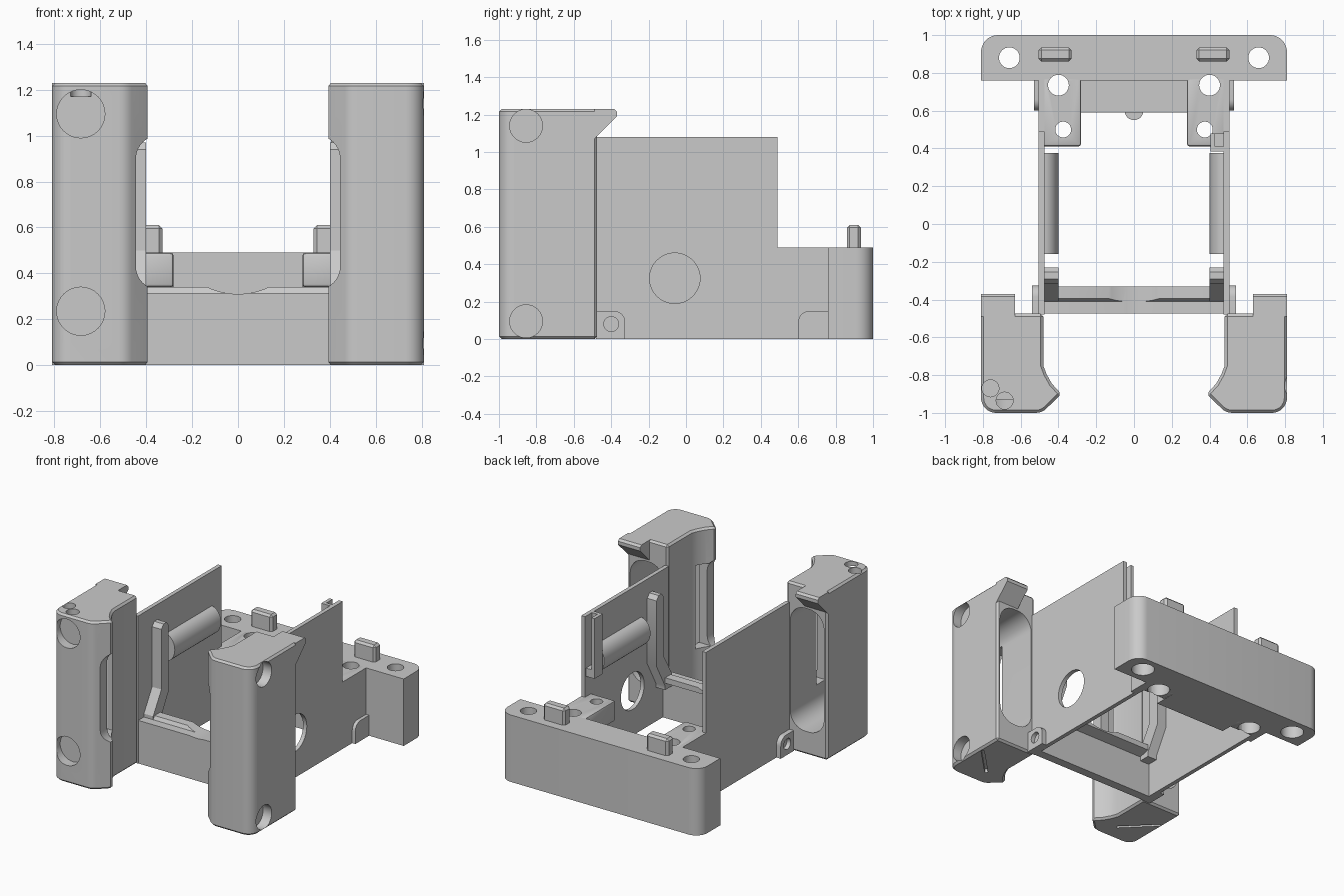
import bpy, bmesh, math
from mathutils import Vector

if "Cube" in bpy.data.objects:
    bpy.data.objects.remove(bpy.data.objects["Cube"])

grey = bpy.data.materials.new("plain_grey")
grey.use_nodes = True
grey.diffuse_color = (0.59, 0.59, 0.59, 1)
grey.node_tree.nodes["Principled BSDF"].inputs["Base Color"].default_value = (0.59, 0.59, 0.59, 1)
parts = []


def prism(name, pts, axis, a, b, side=1, keep=True):
    """Extrude a 2D outline along an axis; side=-1 mirrors it in x."""
    place = {"x": lambda p, t: (t, p[0], p[1]),
             "y": lambda p, t: (p[0], t, p[1]),
             "z": lambda p, t: (p[0], p[1], t)}[axis]
    bm = bmesh.new()
    verts = []
    for p in pts:
        v = Vector(place(p, a))
        v.x *= side
        verts.append(bm.verts.new(v))
    face = bm.faces.new(verts)
    move = Vector(place((0, 0), b - a))
    move.x *= side
    # Keep the starting cap so the solid is closed
    ext = bmesh.ops.extrude_face_region(bm, geom=[face], use_keep_orig=True)
    bmesh.ops.translate(bm, vec=move, verts=[g for g in ext["geom"] if isinstance(g, bmesh.types.BMVert)])
    bmesh.ops.recalc_face_normals(bm, faces=bm.faces)
    me = bpy.data.meshes.new(name)
    bm.to_mesh(me)
    bm.free()
    ob = bpy.data.objects.new(name, me)
    bpy.context.collection.objects.link(ob)
    me.materials.append(grey)
    if keep:
        parts.append(ob)
    return ob


def rect(x0, x1, y0, y1):
    return [(x0, y0), (x1, y0), (x1, y1), (x0, y1)]


def arc(cx, cy, r, a0, a1, n=8):
    return [(cx + r * math.cos(math.radians(a0 + (a1 - a0) * i / n)),
             cy + r * math.sin(math.radians(a0 + (a1 - a0) * i / n))) for i in range(n + 1)]


def circle(cx, cy, r, n=32):
    return arc(cx, cy, r, 0, 360, n)[:-1]


def rounded(x0, x1, y0, y1, r):
    return (arc(x0 + r, y0 + r, r, 180, 270) + arc(x1 - r, y0 + r, r, 270, 360)
            + arc(x1 - r, y1 - r, r, 0, 90) + arc(x0 + r, y1 - r, r, 90, 180))


def apply(ob, mod):
    bpy.context.view_layer.objects.active = ob
    bpy.ops.object.modifier_apply(modifier=mod.name)


def bevel(ob, width, segments=1):
    mod = ob.modifiers.new("bevel", "BEVEL")
    mod.width, mod.segments = width, segments
    mod.limit_method, mod.angle_limit = "ANGLE", math.radians(45)
    apply(ob, mod)


def cut(ob, pts, axis, a, b, side=1):
    cutter = prism("cutter", pts, axis, a, b, side, keep=False)
    mod = ob.modifiers.new("cut", "BOOLEAN")
    mod.operation, mod.solver, mod.object = "DIFFERENCE", "EXACT", cutter
    apply(ob, mod)
    bpy.data.objects.remove(cutter)


for s, tag in ((1, "left"), (-1, "right")):
    # Front grip: plan outline with rounded outer corner and hooked inner lip
    plan = ([(0.81, -0.475), (0.48, -0.475), (0.48, -0.75)]
            + [(0.463, -0.795), (0.435, -0.845), (0.385, -0.90)]
            + arc(0.52, -0.92, 0.08, 225, 270, 4) + arc(0.73, -0.92, 0.08, 270, 360))
    grip = prism(tag + "_grip", plan, "z", 0, 1.23, s)
    bevel(grip, 0.014)
    # Hollow open to the rear, with a slot through the lip
    cut(grip, rounded(0.512, 0.785, 0.17, 1.07, 0.12), "y", -0.89, -0.4, s)
    cut(grip, rounded(0.2, 0.445, 0.33, 1.0, 0.1), "y", -1.1, -0.765, s)
    cut(grip, rounded(0.35, 0.6, 0.36, 0.97, 0.08), "y", -0.88, -0.78, s)
    # Slanted slits under the foot
    for k in range(3):
        x, y = 0.57 + 0.05 * k, -0.86 + 0.05 * k
        cut(grip, [(x, y), (x + 0.015, y - 0.015), (x + 0.125, y + 0.095), (x + 0.11, y + 0.11)],
            "z", -0.1, 0.025, s)
    if s > 0:
        for z in (0.095, 1.14):
            cut(grip, circle(-0.855, z, 0.088), "x", 0.74, 0.9)
    else:
        for z in (0.235, 1.095):
            cut(grip, circle(0.685, z, 0.105), "y", -1.1, -0.93, s)
        for x, y in ((0.76, -0.87), (0.685, -0.935)):
            cut(grip, circle(x, y, 0.045, 24), "z", 1.17, 1.3, s)

    # Overhanging catch at the top rear of the grip
    prism(tag + "_grip_catch", [(-0.49, 1.07), (-0.48, 1.08), (-0.37, 1.19), (-0.37, 1.215),
                                (-0.385, 1.23), (-0.49, 1.23)], "x", 0.63, 0.81, s)

    # Side wall, with a round opening on the left only
    wall = prism(tag + "_wall", [(-0.478, 0), (0.78, 0), (0.78, 0.49), (0.49, 0.49),
                                 (0.49, 1.08), (-0.478, 1.08)], "x", 0.475, 0.505, s)
    if s > 0:
        cut(wall, circle(-0.06, 0.325, 0.135, 40), "x", 0.3, 0.7)

    # Screw tabs at the foot of the wall
    tab = prism(tag + "_front_tab", [(-0.48, 0), (-0.325, 0)] + arc(-0.385, 0.09, 0.06, 0, 90)
                + [(-0.48, 0.15)], "x", 0.50, 0.54, s)
    cut(tab, circle(-0.40, 0.08, 0.04, 24), "x", 0.51, 0.6, s)
    prism(tag + "_rear_tab", [(0.78, 0), (0.78, 0.15)] + arc(0.66, 0.09, 0.06, 90, 180)
          + [(0.60, 0)], "x", 0.50, 0.53, s)

    # Guide rail on the inside of the wall, bending down to the front sill
    prism(tag + "_guide_rail", [(-0.41, 0.25), (-0.41, 0.34), (-0.315, 0.50), (-0.315, 0.94),
                                (-0.29, 0.97), (-0.255, 0.97), (-0.23, 0.94), (-0.23, 0.46),
                                (-0.33, 0.28), (-0.33, 0.25)], "x", 0.40, 0.48, s)
    # Half-round side pad
    pad = [(0.48 + 0.08 * math.cos(t), 0.73 + 0.1 * math.sin(t))
           for t in (math.pi * (0.5 + i / 16) for i in range(17))]
    prism(tag + "_side_pad", pad, "y", -0.16, 0.375, s)

    # Rear mounting ear, thinner at its forward end
    ear = prism(tag + "_rear_ear", [(0.78, 0.49), (0.78, 0), (0.66, 0), (0.66, 0.34),
                                    (0.41, 0.34), (0.41, 0.49)], "x", 0.28, 0.49, s)
    bevel(ear, 0.015, 2)
    cut(ear, circle(0.40, 0.735, 0.055), "z", -0.1, 0.6, s)
    cut(ear, circle(0.375, 0.50, 0.042), "z", -0.1, 0.6, s)
    cut(ear, circle(0.40, 0.735, 0.075), "z", -0.1, 0.15, s)

    # Locating peg on the rear block
    peg = prism(tag + "_peg", rect(0.33, 0.505, 0.86, 0.935), "z", 0.45, 0.61, s)
    bevel(peg, 0.015)

# Rear block with rounded corners and mounting holes
block_plan = ([(-0.81, 0.76), (0.81, 0.76)] + arc(0.72, 0.91, 0.09, 0, 90)
              + arc(-0.72, 0.91, 0.09, 90, 180))
block = prism("rear_block", block_plan, "z", 0, 0.49)
for s in (1, -1):
    for x, y in ((0.66, 0.88), (0.40, 0.735)):
        cut(block, circle(x, y, 0.055), "z", -0.1, 0.6, s)
        cut(block, circle(x, y, 0.078), "z", -0.1, 0.15, s)

# Low bridge between the ears, with a small latch bump
prism("rear_bridge", rect(0.59, 0.78, 0, 0.2), "x", -0.29, 0.29)
prism("latch_bump", arc(0, 0.60, 0.05, 180, 360, 12), "z", 0.08, 0.18)

# Front cross wall with an inner sill and a scooped centre
front = prism("front_wall", [(-0.475, 0), (-0.475, 0.315), (-0.41, 0.315), (-0.395, 0.34),
                             (-0.33, 0.34), (-0.33, 0.30), (-0.41, 0.28), (-0.41, 0)],
              "x", -0.48, 0.48)
cut(front, circle(0, 0.62, 0.31, 96), "y", -0.6, -0.2)

# Cable clip inside the left wall
prism("clip_plate", rect(0.405, 0.43, 0.385, 0.48), "z", 0.66, 1.08)
prism("clip_web", rect(0.425, 0.48, 0.385, 0.41), "z", 0.66, 1.08)
prism("clip_floor", rect(0.405, 0.48, 0.385, 0.48), "z", 0.64, 0.70)

# Smooth curved faces, keep edges sharp
bpy.ops.object.select_all(action="DESELECT")
for ob in parts:
    ob.select_set(True)
bpy.context.view_layer.objects.active = parts[0]
bpy.ops.object.shade_smooth_by_angle(angle=math.radians(30))
